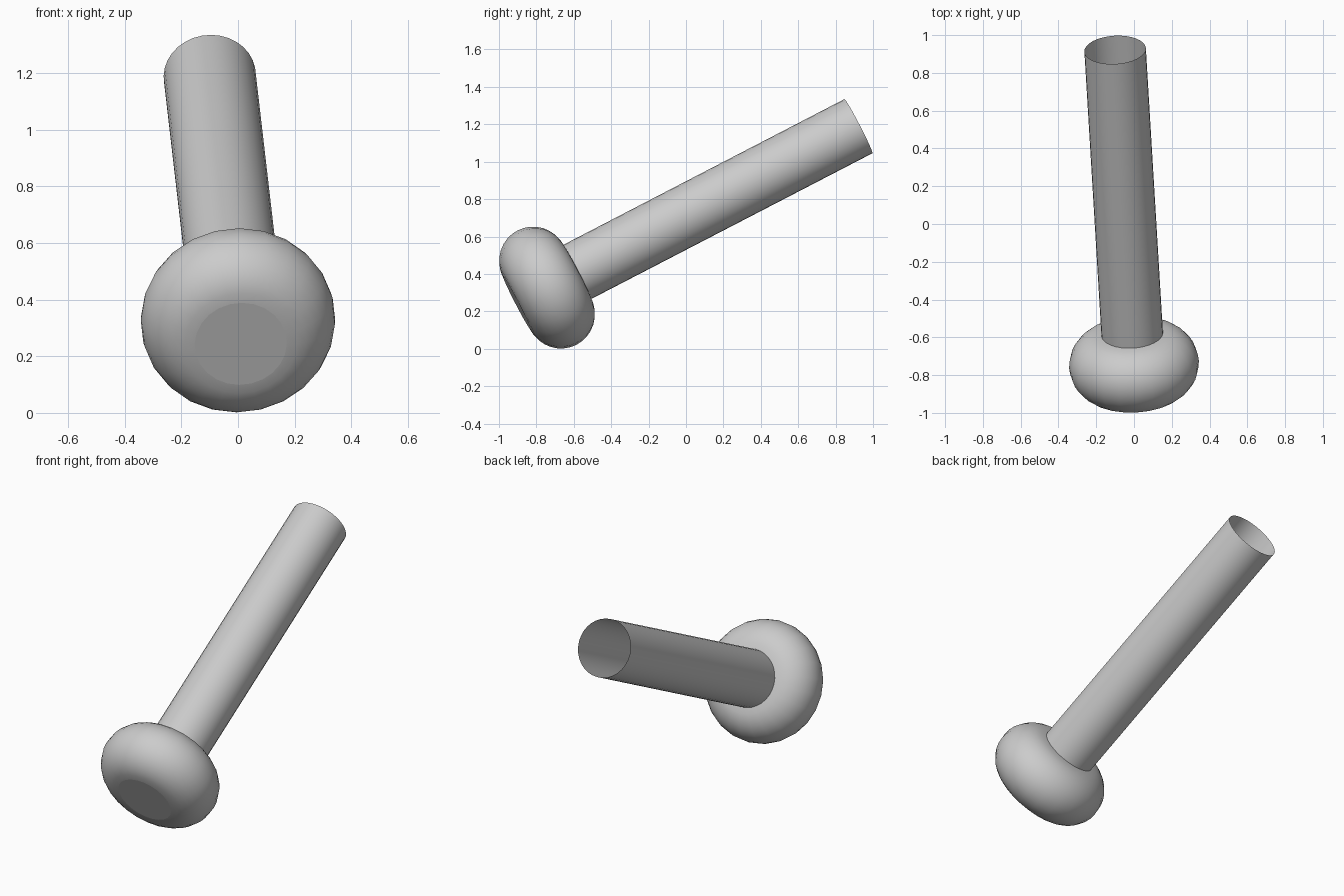
import bpy, bmesh
from math import sin, cos, pi, radians
from mathutils import Vector, Matrix

if "Cube" in bpy.data.objects:
    bpy.data.objects.remove(bpy.data.objects["Cube"])

HEAD = Vector((0.0, -0.743, 0.327))     # middle of the rounded head
END = Vector((-0.10, 0.922, 1.19))      # middle of the open shaft end
AXIS = END - HEAD
FLAT, ROUND = 0.163, 0.181              # flat cap radius, edge rounding radius


def lathe(name, profile, segments, close_ends):
    """Spin (radius, height) rings about the tilted axis."""
    bm = bmesh.new()
    rings = []
    for r, h in profile:
        rings.append([bm.verts.new((r * cos(2 * pi * i / segments),
                                    r * sin(2 * pi * i / segments), h))
                      for i in range(segments)])
    for a, b in zip(rings, rings[1:]):
        for i in range(segments):
            j = (i + 1) % segments
            bm.faces.new((a[i], a[j], b[j], b[i]))
    if close_ends:
        bm.faces.new(rings[0][::-1])
        bm.faces.new(rings[-1])
    for f in bm.faces:
        f.smooth = len(f.verts) == 4
    mesh = bpy.data.meshes.new(name)
    bm.to_mesh(mesh)
    bm.free()
    obj = bpy.data.objects.new(name, mesh)
    obj.matrix_world = (Matrix.Translation(HEAD)
                        @ AXIS.to_track_quat('Z', 'Y').to_matrix().to_4x4())
    bpy.context.collection.objects.link(obj)
    return obj


# Rounded head: half-round rim between two flat caps
steps = 16
rim = [(FLAT + ROUND * cos(t), ROUND * sin(t))
       for t in (-pi / 2 + pi * k / steps for k in range(steps + 1))]
lathe("rounded_head", rim, 24, True)

# Open hollow shaft, starting on the back cap of the head
lathe("shaft", [(FLAT, ROUND), (FLAT, AXIS.length)], 32, False)
